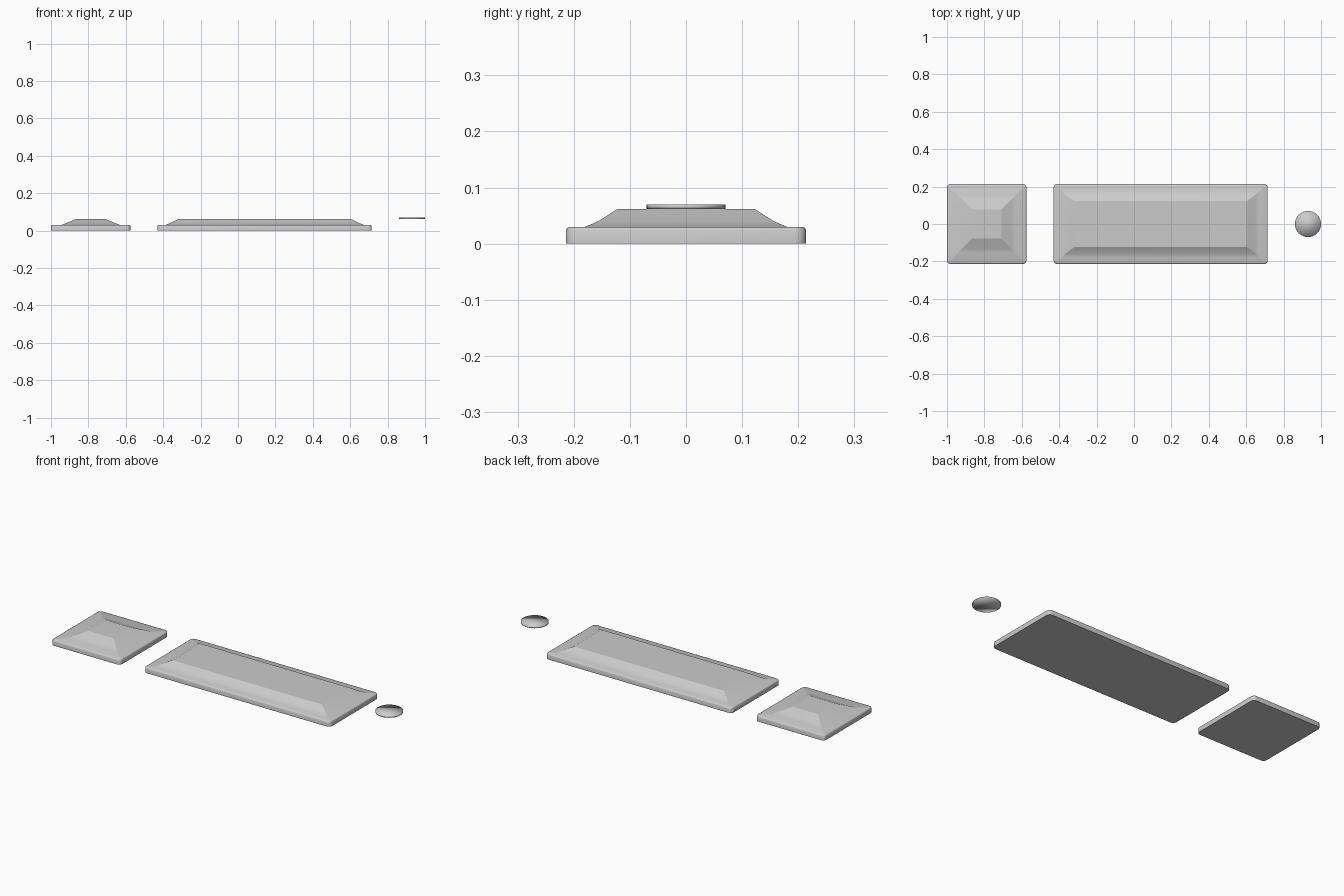
import bpy, bmesh, math

if "Cube" in bpy.data.objects:
    bpy.data.objects.remove(bpy.data.objects["Cube"])


def ring(bm, cx, hx, hy, z, r, seg=4):
    """Rounded-rectangle loop of vertices."""
    out = []
    for i, (sx, sy) in enumerate([(1, 1), (-1, 1), (-1, -1), (1, -1)]):
        for k in range(seg + 1):
            a = math.pi / 2 * (i + k / seg)
            out.append(bm.verts.new((cx + sx * (hx - r) + r * math.cos(a),
                                     sy * (hy - r) + r * math.sin(a), z)))
    return out


def loft(name, cx, sections):
    bm = bmesh.new()
    rings = [ring(bm, cx, *s) for s in sections]
    n = len(rings[0])
    for a, b in zip(rings, rings[1:]):
        for i in range(n):
            j = (i + 1) % n
            bm.faces.new((a[i], a[j], b[j], b[i]))
    bm.faces.new(rings[0][::-1])
    bm.faces.new(rings[-1])
    me = bpy.data.meshes.new(name)
    bm.to_mesh(me)
    bm.free()
    for p in me.polygons:
        p.use_smooth = len(p.vertices) == 4
    ob = bpy.data.objects.new(name, me)
    bpy.context.collection.objects.link(ob)
    return ob


def panel(name, cx, hx, hy, base, top):
    """Rounded slab carrying a raised, bevelled centre field."""
    return loft(name, cx, [
        (hx, hy, 0, 0.02),
        (hx, hy, 0.024, 0.02),
        (hx - 0.002, hy - 0.002, 0.028, 0.019),
        (hx - 0.006, hy - 0.006, 0.030, 0.016),
        (base[0], base[1], 0.030, 0.004),
        (base[0] - 0.024, base[1] - 0.024, 0.040, 0.003),
        (top[0], top[1], 0.062, 0.002),
    ])


# Square and long panels
panel("square_panel", -0.7875, 0.2125, 0.214, (0.155, 0.155), (0.078, 0.078))
panel("long_panel", 0.1425, 0.5725, 0.214, (0.53, 0.18), (0.46, 0.122))

# Small round disc
bpy.ops.mesh.primitive_cylinder_add(vertices=32, radius=0.07, depth=0.008,
                                    location=(0.93, 0, 0.066))
disc = bpy.context.object
disc.name = "round_disc"
bpy.ops.object.shade_smooth()
